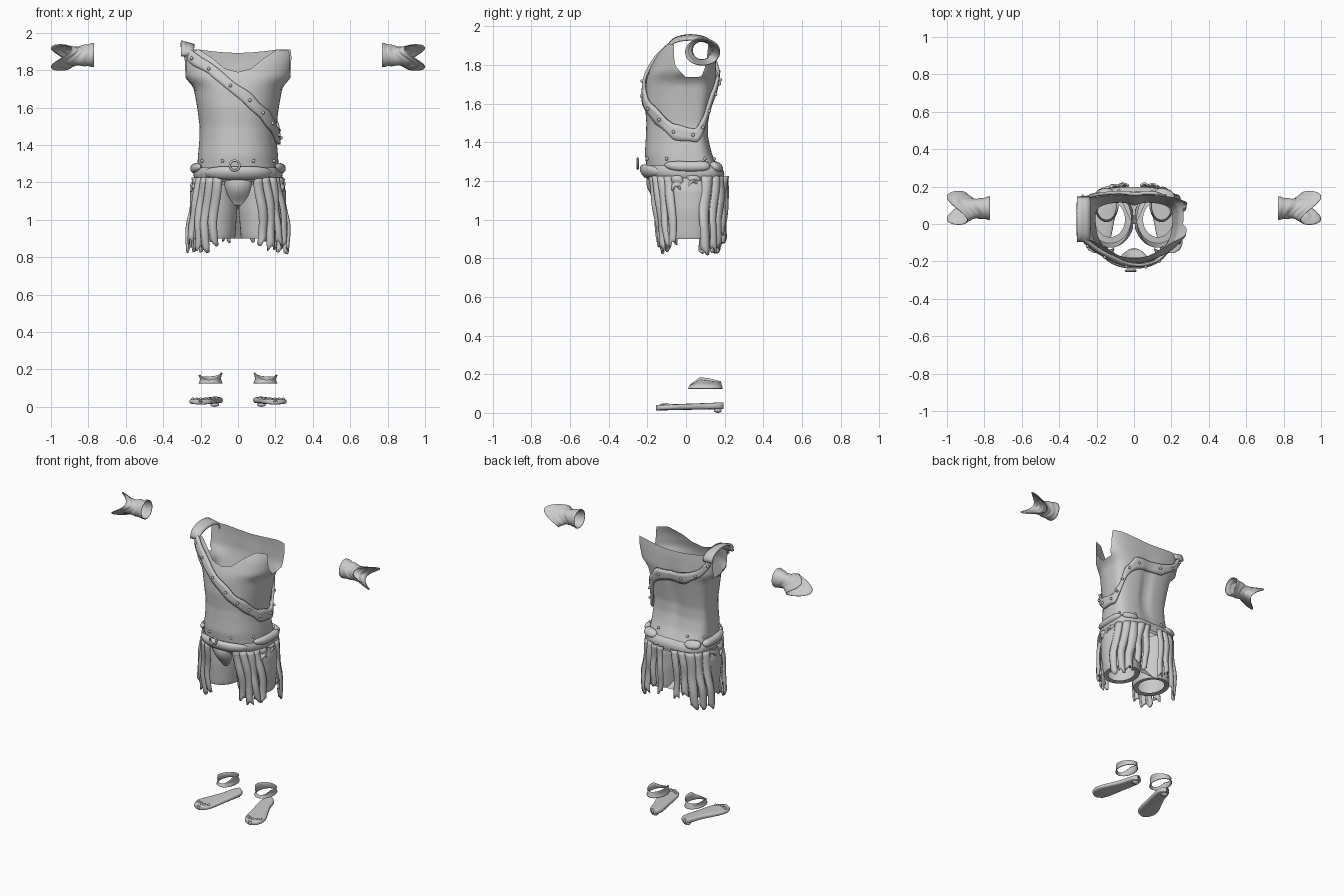
import bpy, bmesh, math, random
from mathutils import Vector
from math import sin, cos, pi, radians

if "Cube" in bpy.data.objects:
    bpy.data.objects.remove(bpy.data.objects["Cube"])

random.seed(4)
grey = bpy.data.materials.new("grey_cloth")
grey.diffuse_color = (0.6, 0.6, 0.6, 1)
grey.use_nodes = True
grey.node_tree.nodes["Principled BSDF"].inputs["Base Color"].default_value = grey.diffuse_color


def lerp_table(table, t):
    """Smooth interpolation in rows of (key, values...)."""
    if t <= table[0][0]:
        return table[0][1:]
    for a, b in zip(table, table[1:]):
        if t <= b[0]:
            f = (t - a[0]) / (b[0] - a[0])
            return tuple(p + (q - p) * f for p, q in zip(a[1:], b[1:]))
    return table[-1][1:]


def finish(name, bm, thick=0, angle=50):
    bmesh.ops.recalc_face_normals(bm, faces=bm.faces)
    me = bpy.data.meshes.new(name)
    bm.to_mesh(me)
    bm.free()
    ob = bpy.data.objects.new(name, me)
    bpy.context.collection.objects.link(ob)
    me.materials.append(grey)
    if thick:
        mod = ob.modifiers.new("thickness", 'SOLIDIFY')
        mod.thickness, mod.offset = thick, 0
    bpy.ops.object.select_all(action='DESELECT')
    ob.select_set(True)
    bpy.context.view_layer.objects.active = ob
    bpy.ops.object.shade_smooth_by_angle(angle=radians(angle))
    return ob


def grid(name, f, nu, nv, closed=False, thick=0):
    """Surface from f(u, v), with u and v in 0..1; closed joins it in u."""
    bm = bmesh.new()
    cols = nu if closed else nu + 1
    vs = [[bm.verts.new(f(i / nu, j / nv)) for i in range(cols)] for j in range(nv + 1)]
    for j in range(nv):
        for i in range(nu):
            k = (i + 1) % cols
            bm.faces.new((vs[j][i], vs[j][k], vs[j + 1][k], vs[j + 1][i]))
    return finish(name, bm, thick)


def blob(name, loc, size, spin=0):
    bm = bmesh.new()
    bmesh.ops.create_uvsphere(bm, u_segments=14, v_segments=8, radius=1)
    ob = finish(name, bm)
    ob.location, ob.scale, ob.rotation_euler = loc, size, (0, 0, spin)
    return ob


def spow(v, e):
    return math.copysign(abs(v) ** e, v)


# Torso sections: height, half width, front y, back y
BODY = [(1.19, .212, -.180, .185), (1.26, .218, -.203, .172), (1.34, .214, -.213, .135),
        (1.42, .207, -.208, .116), (1.50, .205, -.205, .115), (1.60, .218, -.213, .132),
        (1.70, .236, -.208, .150), (1.73, .255, -.203, .155), (1.76, .287, -.195, .157),
        (1.85, .308, -.160, .155), (1.92, .320, -.120, .150)]
# Upper edge: degrees away from the front, height
EDGE = [(0, 1.79), (12, 1.81), (24, 1.865), (38, 1.91), (58, 1.905), (68, 1.80), (84, 1.738),
        (102, 1.74), (113, 1.80), (124, 1.91), (150, 1.91), (180, 1.892)]


def body(deg, z, out=0):
    """Point on the torso; deg turns from the front towards +x."""
    w, yf, yb = lerp_table(BODY, z)
    a = radians(deg)
    s, c = sin(a), cos(a)
    x = (w + out) * spow(s, .9 if c > 0 else .62)
    if c > 0:
        y = .03 - (.03 - yf + out) * c ** .9
    else:
        y = .03 + (yb - .03 + out) * (-c) ** .6
        y -= .018 * math.exp(-(x / .035) ** 2) * max(0, sin((z - 1.25) / .6 * pi)) if z < 1.85 else 0
    return Vector((x, y, z))


def torso(u, v):
    deg = u * 360
    top = lerp_table(EDGE, min(deg, 360 - deg))[0]
    return body(deg, 1.19 + (top - 1.19) * v)


grid("tunic_body", torso, 120, 36, closed=True)

# Diagonal sash with rivets, and its loop over one shoulder
SASH = [(-54, 1.885), (-28, 1.815), (0, 1.685), (26, 1.59), (52, 1.515), (70, 1.455), (95, 1.435),
        (118, 1.50), (140, 1.62), (165, 1.70), (195, 1.73), (215, 1.79), (234, 1.885)]


def sash(u, v):
    deg = -54 + 288 * u
    z = lerp_table(SASH, deg)[0] + (v - .5) * (.075 + .008 * sin(u * 60))
    return body(deg, z, .012)


grid("sash", sash, 90, 3, thick=.016)


def loop(u, v):
    t = u * pi
    return (-.305 + .07 * v, .025 - .115 * cos(t), 1.875 + (.078 - .02 * v) * sin(t) ** .7)


grid("shoulder_loop", loop, 16, 3, thick=.014)
for i in range(15):
    deg = -46 + 19.5 * i
    blob("sash_rivet", body(deg, lerp_table(SASH, deg)[0], .024), (.009, .009, .009))

# Belt band, padded rolls, rivets and buckle ring
def belt(u, v):
    return body(u * 360, 1.205 + .075 * v, .012 + .010 * sin(pi * v))


grid("belt", belt, 72, 5, closed=True)


def pad(name, mid, half, z, rz, rise=0):
    def f(u, v):
        t = v * 2 - 1
        r = max(.02, 1 - abs(t) ** 3) ** .5
        a = u * 2 * pi
        return body(mid + half * t, z + rise * t * t + rz * r * sin(a), .014 + .024 * r * cos(a))
    grid(name, f, 12, 16, closed=True)


pad("front_pad", 0, 50, 1.25, .036)
for s in (-1, 1):
    pad("side_pad", s * 88, 30, 1.275, .027, .008)
    pad("back_pad", s * 142, 20, 1.275, .027)
    for d in (20, 60, 112, 160):
        blob("belt_rivet", body(s * d, 1.315, .004), (.009, .009, .009))


def ring(u, v):
    a, b = u * 2 * pi, v * 2 * pi
    r = .026 + .006 * cos(b)
    return (-.018 + r * cos(a), -.25 + .006 * sin(b), 1.29 + r * sin(a))


grid("buckle_ring", ring, 24, 8, closed=True)

# Short trouser legs with turned-in hems
LEG = [(0, 1.215, .112, .150), (.2, 1.15, .128, .152), (.5, 1.05, .130, .146),
       (.85, .915, .116, .132), (.92, .90, .112, .128), (1, .905, .080, .095)]
for s in (-1, 1):
    def leg(u, v, s=s):
        z, rx, ry = lerp_table(LEG, v)
        a = u * 2 * pi
        x = .128 + rx * cos(a)
        return (s * max(x, .004 + .03 * max(0, v - .5)), .025 + ry * sin(a), z)
    grid("trouser_leg", leg, 40, 25, closed=True)


# Hanging skirt strips, each curved across and slightly wavy
def skirt(deg, z):
    k = (1.22 - z) / .38
    a = radians(deg)
    w = .225 + .042 * min(1, k * 1.6)
    c = cos(a)
    y = .02 - (.21 - .055 * k) * spow(c, .8) if c > 0 else .02 + (.185 - .02 * k) * (-c) ** .7
    return Vector((w * spow(sin(a), .85), y, z))


def strip(deg, width, low):
    ph = random.uniform(0, 6)

    def f(u, v):
        z = 1.225 + (low - 1.225) * v + .015 * v * sin(u * 5 + ph)
        mid = skirt(deg, z)
        tan = (skirt(deg + 2, z) - skirt(deg - 2, z)).normalized()
        out = Vector((-tan.y, tan.x, 0))
        if out.dot(mid) < 0:
            out = -out
        t = u - .5
        side = width * t * (1 - .2 * v) + .005 * sin(v * 7 + ph)
        return mid + tan * side + out * (.016 - .06 * t * t + .004 * sin(v * 9 + ph))
    grid("skirt_strip", f, 6, 14, thick=.010)


STRIPS = [(26, .052, .88), (38, .050, .84), (50, .045, .86), (64, .050, .87), (108, .055, .83),
          (126, .050, .84), (142, .060, .85), (156, .050, .93), (169, .045, .88)]
for s in (-1, 1):
    for deg, w, low in STRIPS:
        strip(s * deg, w, low + random.uniform(-.015, .015))
    # Short waist tatters over the hips
    strip(s * 76, .06, 1.16)
    strip(s * 92, .07, 1.18)


# Small front flap and the cloth hanging behind it
def flap(u, v):
    t = u * 2 - 1
    w = .06 * (1 - v ** 2.2) + .012
    return (w * t, -.185 + .05 * v - .028 * (1 - t * t) * sin(pi * min(1, v + .15)), 1.215 - .14 * v)


grid("front_flap", flap, 10, 10, thick=.01)
grid("inner_cloth", lambda u, v: ((u - .5) * .02 * (1 + 6 * v), .0 + .13 * v, 1.10 - .2 * v), 4, 8)

# Wrist wraps: along x, y centre, z centre, y radius, z radius
WRIST = [(0, .085, 1.882, .060, .062), (.3, .083, 1.878, .053, .054), (.5, .082, 1.875, .049, .047),
         (.7, .083, 1.875, .058, .050), (1, .086, 1.868, .088, .068)]
for s in (-1, 1):
    def wrist(u, v, s=s):
        yc, zc, ry, rz = lerp_table(WRIST, v)
        a = u * 2 * pi
        end = .945 + .055 * cos(2 * (a - radians(228)))
        fold = 1 + .03 * sin(v * 26)
        return (s * (.77 + (end - .77) * v), yc + ry * fold * cos(a), zc + rz * fold * sin(a))
    grid("wrist_wrap", wrist, 36, 24, closed=True, thick=.004)

    # Ankle cuff, open and higher around the inner side
    def cuff(u, v, s=s):
        a = u * 2 * pi
        y = .10 + (.088 - .010 * v) * sin(a)
        top = lerp_table([(.01, .135), (.07, .178), (.12, .172), (.19, .16)], y)[0]
        x = .147 + (.062 - .008 * sin(pi * v)) * cos(a)
        return (s * x, y, .125 + (top - .006 * cos(a) - .125) * v)
    grid("ankle_cuff", cuff, 32, 5, closed=True, thick=.005)

    # Foot sole: y, inner x, outer x; lofted with a rounded section
    SOLE = [(-.155, .185, .215), (-.14, .150, .245), (-.10, .130, .262), (-.05, .118, .255),
            (.02, .105, .220), (.09, .090, .185), (.15, .080, .168), (.18, .090, .155), (.195, .115, .135)]

    def sole(u, v, s=s):
        y = -.155 + .35 * (.5 - .5 * cos(pi * v))
        xi, xo = lerp_table(SOLE, y)
        a = u * 2 * pi
        k = .6 if v in (0, 1) else 1
        zc = .027 + .010 * (y + .155) / .35
        return (s * ((xi + xo) / 2 + (xo - xi) / 2 * k * spow(cos(a), .6)), y,
                zc + (.014 + .004 * v) * k * spow(sin(a), .6))
    grid("sole", sole, 24, 28, closed=True)
    for i in range(5):
        blob("toe_knot", (s * (.155 + .022 * i), -.125 + .012 * abs(i - 1.5), .038), (.009, .013, .012))
    blob("heel_stud", (s * .125, .165, .012), (.025, .02, .012))
